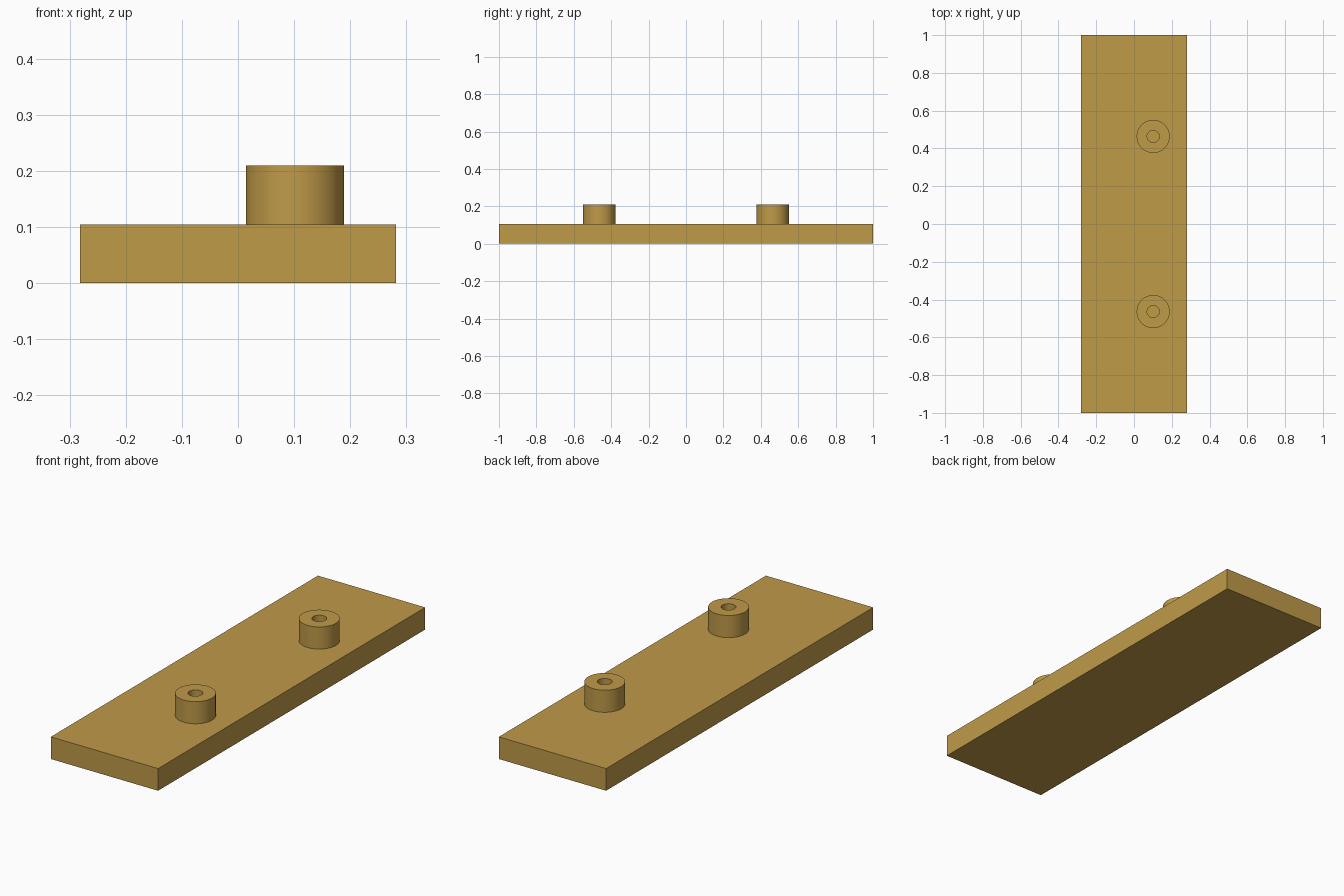
import bpy, bmesh, math

if "Cube" in bpy.data.objects:
    bpy.data.objects.remove(bpy.data.objects["Cube"])

brass = bpy.data.materials.new("ochre")
brass.diffuse_color = (0.525, 0.325, 0.066, 1)
brass.use_nodes = True
brass.node_tree.nodes["Principled BSDF"].inputs["Base Color"].default_value = brass.diffuse_color

PLATE = (0.5625, 2.0, 0.105)
TOP = 0.21
SEGMENTS = 64


def make_object(name, bm):
    bmesh.ops.recalc_face_normals(bm, faces=bm.faces)
    mesh = bpy.data.meshes.new(name)
    bm.to_mesh(mesh)
    bm.free()
    mesh.materials.append(brass)
    obj = bpy.data.objects.new(name, mesh)
    bpy.context.collection.objects.link(obj)
    return obj


# Flat base plate
bm = bmesh.new()
bmesh.ops.create_cube(bm, size=1)
for v in bm.verts:
    v.co = (v.co.x * PLATE[0], v.co.y * PLATE[1], (v.co.z + 0.5) * PLATE[2])
make_object("base_plate", bm)


# Hollow round boss: outer wall, rim and bore, closed below at the plate
def boss(name, x, y):
    bm = bmesh.new()
    profile = [(0.032, PLATE[2]), (0.0875, PLATE[2]), (0.0875, TOP), (0.032, TOP)]
    rings = []
    for r, z in profile:
        rings.append([bm.verts.new((r * math.cos(a), r * math.sin(a), z))
                      for a in (2 * math.pi * i / SEGMENTS for i in range(SEGMENTS))])
    for k in range(len(rings)):
        lower, upper = rings[k], rings[(k + 1) % len(rings)]
        for i in range(SEGMENTS):
            j = (i + 1) % SEGMENTS
            bm.faces.new((lower[i], lower[j], upper[j], upper[i]))
    obj = make_object(name, bm)
    obj.location = (x, y, 0)
    bpy.ops.object.select_all(action='DESELECT')
    obj.select_set(True)
    bpy.context.view_layer.objects.active = obj
    bpy.ops.object.shade_smooth_by_angle(angle=math.radians(30))


for label, side in (("front", -1), ("back", 1)):
    boss(label + "_boss", 0.1015, side * 0.4635)
